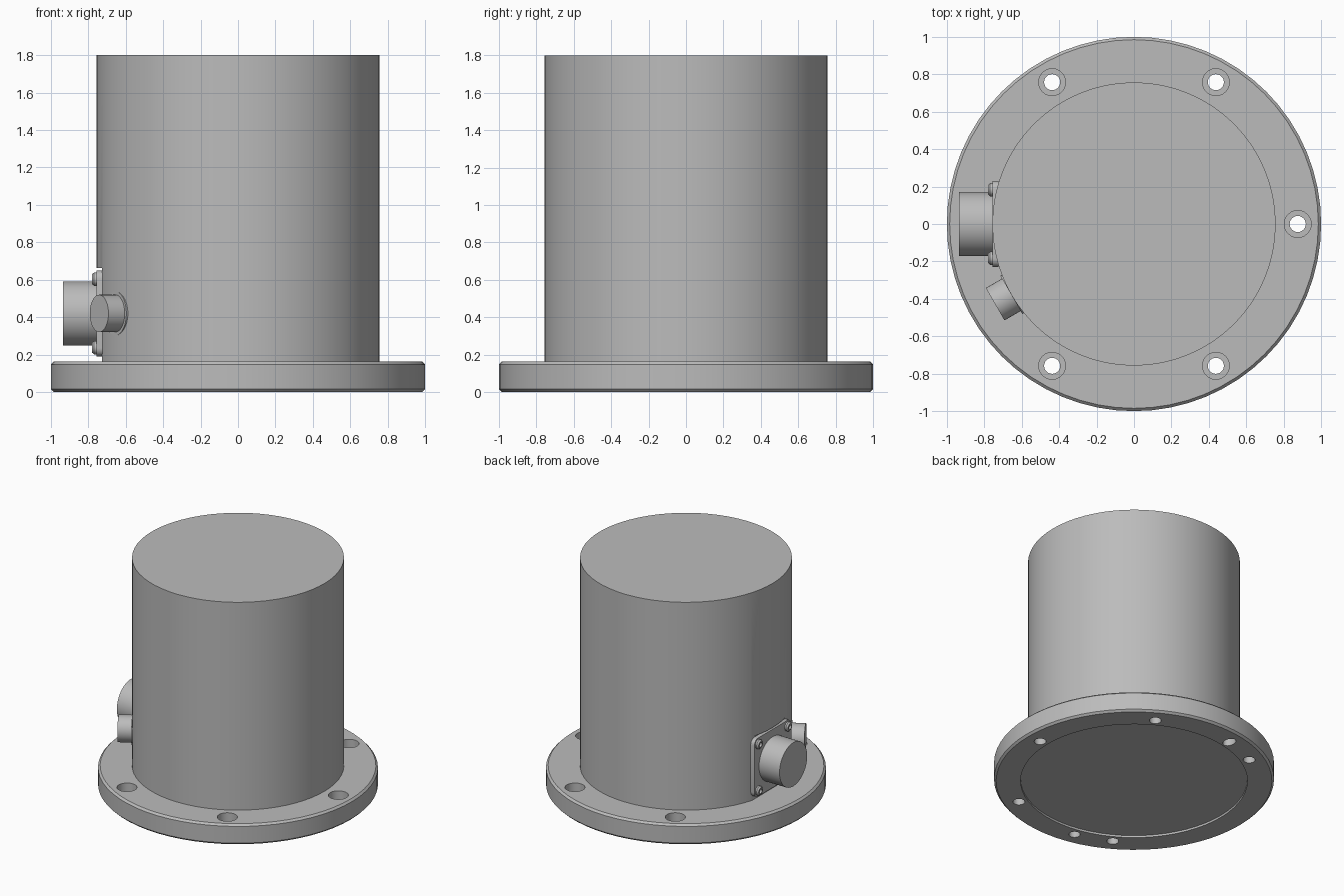
import bpy, bmesh, math
from mathutils import Matrix, Vector

if "Cube" in bpy.data.objects:
    bpy.data.objects.remove(bpy.data.objects["Cube"])

metal = bpy.data.materials.new("grey metal")
metal.diffuse_color = (0.5, 0.5, 0.5, 1)
metal.use_nodes = True
metal.node_tree.nodes["Principled BSDF"].inputs["Base Color"].default_value = metal.diffuse_color


def finish(name, bm):
    bmesh.ops.remove_doubles(bm, verts=bm.verts, dist=1e-5)
    bmesh.ops.recalc_face_normals(bm, faces=bm.faces)
    me = bpy.data.meshes.new(name)
    bm.to_mesh(me)
    bm.free()
    me.materials.append(metal)
    ob = bpy.data.objects.new(name, me)
    bpy.context.collection.objects.link(ob)
    return ob


def lathe(name, profile, segs=48, origin=(0, 0, 0), axis=(0, 0, 1)):
    """Spin (radius, height) points about an axis; the ends are capped."""
    bm = bmesh.new()
    rings = [[bm.verts.new((r * math.cos(2 * math.pi * i / segs),
                            r * math.sin(2 * math.pi * i / segs), h))
              for i in range(segs)] for r, h in profile]
    for a, b in zip(rings, rings[1:]):
        for i in range(segs):
            j = (i + 1) % segs
            bm.faces.new((a[i], a[j], b[j], b[i]))
    bm.faces.new(rings[0])
    bm.faces.new(rings[-1])
    rot = Vector((0, 0, 1)).rotation_difference(Vector(axis)).to_matrix().to_4x4()
    bm.transform(Matrix.Translation(origin) @ rot)
    return finish(name, bm)


def box(name, centre, size):
    bm = bmesh.new()
    bmesh.ops.create_cube(bm, size=1, matrix=Matrix.Translation(centre) @ Matrix.Diagonal((*size, 1)))
    return finish(name, bm)


def select(ob):
    bpy.ops.object.select_all(action='DESELECT')
    ob.select_set(True)
    bpy.context.view_layer.objects.active = ob


def cut(target, cutter):
    mod = target.modifiers.new("cut", 'BOOLEAN')
    mod.operation, mod.solver, mod.object = 'DIFFERENCE', 'EXACT', cutter
    select(target)
    bpy.ops.object.modifier_apply(modifier=mod.name)
    bpy.data.objects.remove(cutter)


# Housing: chamfered flange with shallow underside recess, plus tall body
housing = lathe("housing", [(0.81, 0.016), (0.81, 0), (0.985, 0), (1, 0.015), (1, 0.147),
                            (0.985, 0.162), (0.757, 0.162), (0.757, 1.8)], segs=64)

# Counterbored bolt holes (none beneath the connector)
for deg in (0, 60, 120, 240, 300):
    a = math.radians(deg)
    cut(housing, lathe("bolt_cutter", [(0.043, -0.1), (0.043, 0.07), (0.072, 0.07), (0.072, 0.3)],
                       24, (0.875 * math.cos(a), 0.875 * math.sin(a), 0)))

# Blind locating hole and locating slot in the underside
for side, stretch in ((-1, 1), (1, 1.4)):
    pin = lathe("pin_cutter", [(0.04, -0.1), (0.04, 0.09)], 24)
    pin.data.transform(Matrix.Translation((-0.167, side * 0.86, 0)) @ Matrix.Diagonal((1, stretch, 1, 1)))
    cut(housing, pin)

# Flat on the body behind the connector plate
cut(housing, box("flat_cutter", (-0.826, 0, 0.4125), (0.2, 0.6, 0.501)))

# Connector plate with rounded corners
CZ = 0.42
plate = box("connector_plate", (-0.741, 0, CZ), (0.032, 0.46, 0.46))
bm = bmesh.new()
bm.from_mesh(plate.data)
edges = [e for e in bm.edges if abs(e.verts[0].co.x - e.verts[1].co.x) > 0.01]
bmesh.ops.bevel(bm, geom=edges, offset=0.045, segments=5, profile=0.5, affect='EDGES')
bm.to_mesh(plate.data)
bm.free()

# Connector barrel
LEFT = (-1, 0, 0)
lathe("connector_barrel", [(0.172, 0), (0.172, 0.181)], 48, (-0.755, 0, CZ), LEFT)

# Socket screws at the plate corners
for y in (-0.183, 0.183):
    for z in (-0.183, 0.183):
        lathe("plate_screw", [(0.036, 0), (0.036, 0.012), (0.026, 0.023), (0.017, 0.023), (0.017, 0.006)],
              18, (-0.757, y, CZ + z), LEFT)

# Small side port with a seating ring
a = math.radians(210)
out = Vector((math.cos(a), math.sin(a), 0))
lathe("port_ring", [(0.118, 0), (0.118, 0.037)], 36, out * 0.72 + Vector((0, 0, CZ)), out)
lathe("side_port", [(0.1, 0), (0.1, 0.102)], 36, out * 0.755 + Vector((0, 0, CZ)), out)

for ob in list(bpy.context.collection.objects):
    select(ob)
    bpy.ops.object.shade_smooth_by_angle(angle=math.radians(30))
